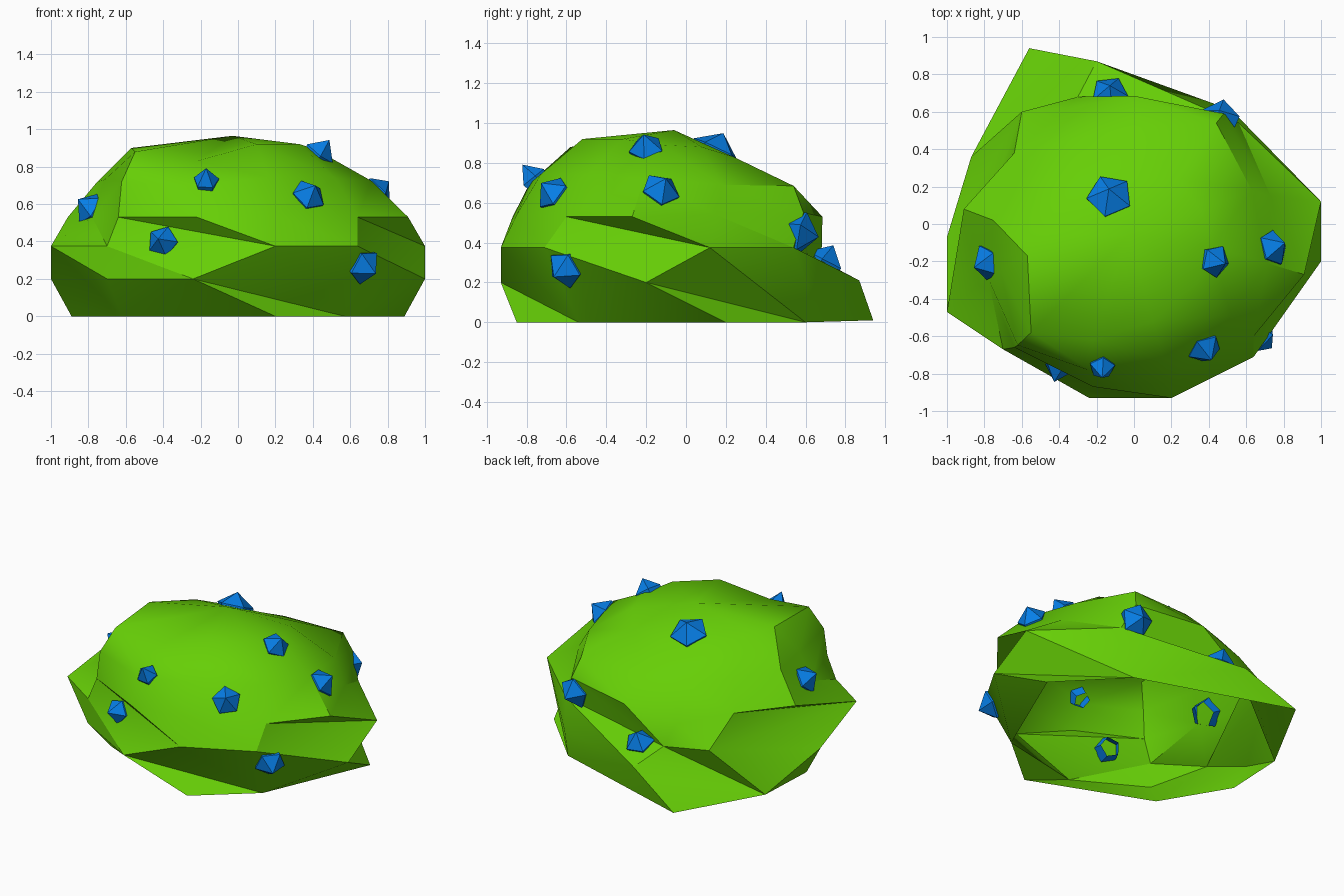
import bpy, bmesh, math
from mathutils import Vector
from mathutils.bvhtree import BVHTree

if "Cube" in bpy.data.objects:
    bpy.data.objects.remove(bpy.data.objects["Cube"])


def material(name, colour):
    m = bpy.data.materials.new(name)
    m.diffuse_color = (*colour, 1)
    m.use_nodes = True
    m.node_tree.nodes["Principled BSDF"].inputs["Base Color"].default_value = m.diffuse_color
    return m


LEAF = material("leaf green", (0.133, 0.62, 0.002))
BERRY = material("berry blue", (0.002, 0.21, 0.8))


def make_object(name, bm, mat):
    mesh = bpy.data.meshes.new(name)
    bm.to_mesh(mesh)
    obj = bpy.data.objects.new(name, mesh)
    bpy.context.collection.objects.link(obj)
    mesh.materials.append(mat)
    return obj


def bridge(bm, low, high):
    n = len(low)
    for i in range(n):
        j = (i + 1) % n
        bm.faces.new((low[i], low[j], high[j], high[i]))


# The same folded leaf repeats on four sides: front, right, back, left
ground_a = [(.2, -.85, 0), (.89, .2, 0), (-.56, .94, .01), (-.89, -.07, 0)]
ground_b = [(.57, -.54, 0), (.5, .6, 0), (-.87, .36, 0), (-.62, -.52, 0)]
fold_start = [(-.7, -.67, .375), (.64, -.71, .375), (.56, .54, .375), (-.6, .6, .33)]
fold_low = [(-.24, -.93, .2), (1, -.2, .2), (-.2, .87, .21), (-1, -.07, .2)]
fold_end = [(.2, -.93, .375), (1, .12, .375), (-.3, .68, .31), (-1, -.47, .375)]
# Two folds have an extra low corner under their start
low_corner = {0: (-.7, -.67, .2), 2: (.52, .61, .18)}
# Dome rim and crown: three points per side (rim corner, rim next, rim middle)
rim = [(-.64, -.66, .53), (-.22, -.87, .53), (.2, -.85, .54),
       (.64, -.6, .53), (.91, -.27, .53), (.73, .15, .54),
       (.48, .59, .55), (0, .685, .53), (-.36, .62, .46),
       (-.64, .38, .52), (-.91, .08, .53), (-.78, -.29, .53)]
crown = [(-.55, -.58, .88), (-.22, -.62, .83), (.1, -.52, .92), (.33, -.32, .92),
         (.42, -.12, .89), (.36, .08, .88), (.23, .24, .83), (0, .25, .82),
         (-.25, .2, .83), (-.4, .1, .86), (-.5, -.05, .88), (-.57, -.17, .9)]

# Shoulder ring bulges out between the rim and the crown
shoulder = []
for a, b in zip(rim, crown):
    p = Vector(a).lerp(Vector(b), 0.47)
    shoulder.append(p + Vector((p.x, p.y, 0)).normalized() * 0.035 + Vector((0, 0, 0.025)))
shoulder[5] = (.63, .18, .69)
shoulder[6] = (.44, .54, .685)

# Hollow bush shell, open underneath
bm = bmesh.new()
GA, GB, A, B, C, rim_v, shoulder_v, crown_v = [
    [bm.verts.new(p) for p in pts]
    for pts in (ground_a, ground_b, fold_start, fold_low, fold_end, rim, shoulder, crown)]
for k in range(4):
    n = (k + 1) % 4
    R, Q, M, R2 = (rim_v[(3 * k + i) % 12] for i in range(4))
    # undercut below the fold
    under = A[n]
    if n in low_corner:
        under = bm.verts.new(low_corner[n])
        bm.faces.new((C[k], under, A[n]))
        bm.faces.new((A[n], under, B[n]))
    bm.faces.new((B[k], GA[k], GB[k]))
    bm.faces.new((GB[k], GA[n], B[n]))
    bm.faces.new((C[k], B[k], GB[k]))
    bm.faces.new((C[k], GB[k], under))
    bm.faces.new((under, GB[k], B[n]))
    # upper side of the fold
    bm.faces.new((A[k], B[k], C[k]))
    bm.faces.new((A[k], C[k], R))
    bm.faces.new((R, C[k], Q))
    # dome wall between two folds
    bm.faces.new((Q, C[k], M))
    bm.faces.new((M, C[k], A[n]))
    bm.faces.new((M, A[n], R2))
bridge(bm, rim_v, shoulder_v)
bridge(bm, shoulder_v, crown_v)
tip = bm.verts.new((-.03, -.06, .965))
for i in range(12):
    bm.faces.new((crown_v[i], crown_v[(i + 1) % 12], tip))
bmesh.ops.triangulate(bm, faces=[f for f in bm.faces if len(f.verts) == 4])
bm.normal_update()
surface = BVHTree.FromBMesh(bm)
bush = make_object("bush", bm, LEAF)
bm.free()
bpy.context.view_layer.objects.active = bush
bush.select_set(True)
bpy.ops.object.shade_smooth_by_angle(angle=math.radians(32))

# Faceted berries: (centre, radius), each pointing out of the leaves
berries = [((-.13, .15, .87), .125), ((.44, -.2, .88), .09), ((.76, -.12, .68), .1),
           ((.38, -.67, .65), .095), ((-.17, -.74, .69), .07), ((-.42, -.82, .41), .085),
           ((.7, -.63, .25), .1), ((-.82, -.22, .6), .1), ((-.13, .7, .31), .1),
           ((.46, .56, .45), .11)]
for k, (centre, r) in enumerate(berries):
    near, normal, _, _ = surface.find_nearest(Vector(centre))
    centre = near + normal * 0.012
    turn = normal.to_track_quat('Z', 'Y')
    bm = bmesh.new()

    def ring(radius, h):
        return [bm.verts.new(centre + turn @ Vector((radius * math.cos(t), radius * math.sin(t), h)))
                for t in (k + math.tau * i / 5 for i in range(5))]

    inner, outer = ring(r * 0.8, -0.08), ring(r, 0)
    bridge(bm, inner, outer)
    top = bm.verts.new(centre + normal * 0.085)
    for i in range(5):
        bm.faces.new((outer[i], outer[(i + 1) % 5], top))
    make_object(f"berry_{k + 1}", bm, BERRY)
    bm.free()
